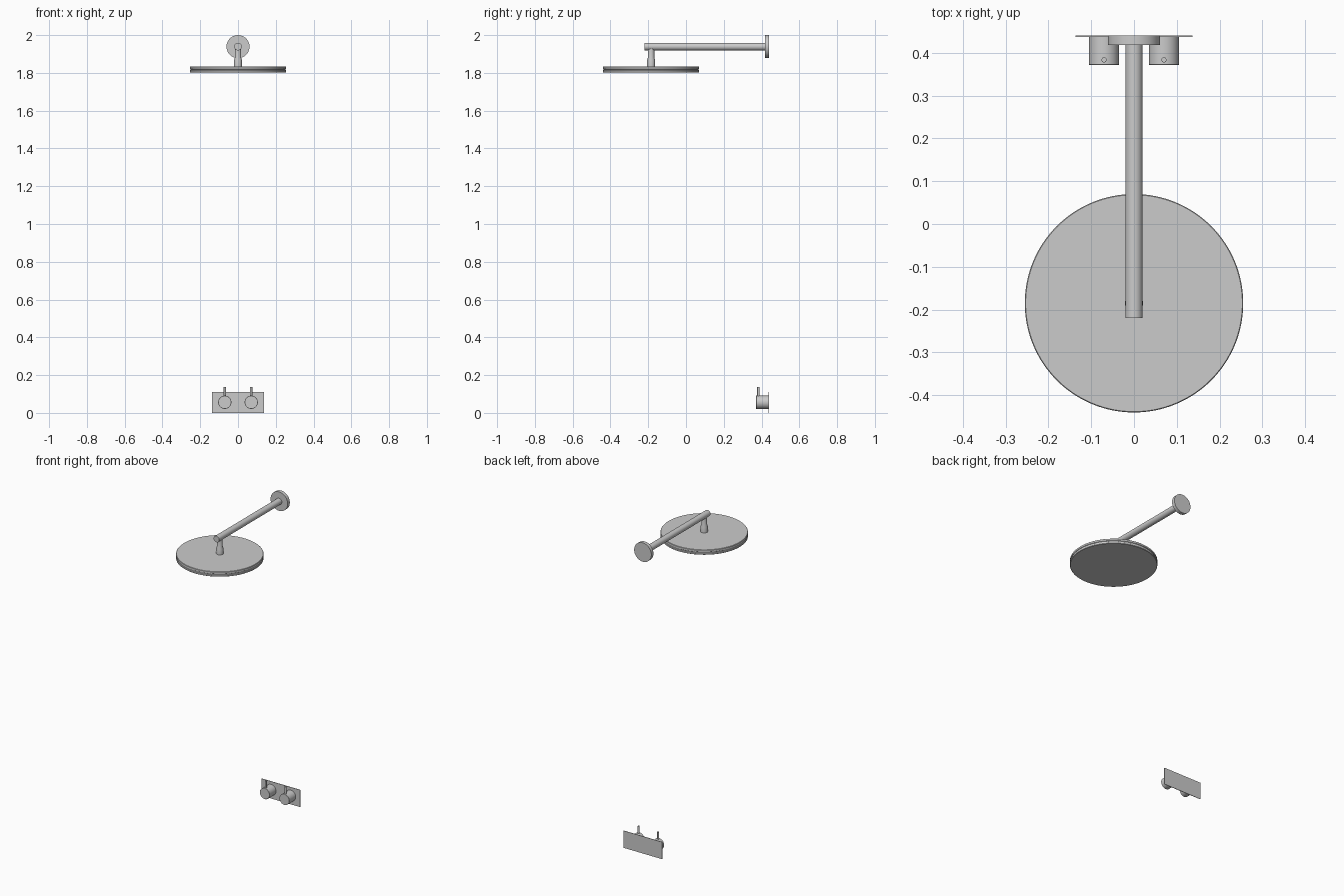
import bpy, bmesh, math
from mathutils import Matrix

if "Cube" in bpy.data.objects:
    bpy.data.objects.remove(bpy.data.objects["Cube"])


def lathe(name, profile, loc, axis='Z', steps=64):
    """Revolve (radius, height) points around the Z or Y axis at loc."""
    bm = bmesh.new()
    rings = []
    for r, h in profile:
        rings.append([bm.verts.new((r * math.cos(2 * math.pi * i / steps),
                                    r * math.sin(2 * math.pi * i / steps), h))
                      for i in range(steps)])
    for a, b in zip(rings, rings[1:]):
        for i in range(steps):
            j = (i + 1) % steps
            bm.faces.new((a[i], a[j], b[j], b[i]))
    bm.faces.new(rings[0][::-1])
    bm.faces.new(rings[-1])
    if axis == 'Y':  # local z becomes world +y
        bm.transform(Matrix.Rotation(-math.pi / 2, 4, 'X'))
    bmesh.ops.recalc_face_normals(bm, faces=bm.faces)
    mesh = bpy.data.meshes.new(name)
    bm.to_mesh(mesh)
    bm.free()
    ob = bpy.data.objects.new(name, mesh)
    ob.location = loc
    bpy.context.collection.objects.link(ob)
    bpy.context.view_layer.objects.active = ob
    bpy.ops.object.select_all(action='DESELECT')
    ob.select_set(True)
    bpy.ops.object.shade_smooth_by_angle(angle=math.radians(30))
    return ob


HEAD_Y = -0.185
ARM_Z = 1.939

# Wide round shower head with a shallow groove around the rim
lathe("shower_head", [(0.253, 1.802), (0.255, 1.804), (0.255, 1.813),
                      (0.252, 1.815), (0.252, 1.819), (0.255, 1.821),
                      (0.255, 1.832), (0.253, 1.834)], (0, HEAD_Y, 0), steps=128)

# Swivel neck between head and arm
lathe("neck", [(0.021, 1.83), (0.021, 1.868), (0.017, 1.88), (0.017, ARM_Z)],
      (0, HEAD_Y, 0), steps=48)

# Horizontal arm and its round wall flange
lathe("arm", [(0.02, -0.22), (0.02, 0.43)], (0, 0, ARM_Z), 'Y', 48)
lathe("wall_flange", [(0.061, 0.418), (0.061, 0.44)], (0, 0, ARM_Z), 'Y')

# Thin control plate on the wall
bpy.ops.mesh.primitive_cube_add(size=1, location=(0, 0.4385, 0.055))
plate = bpy.context.object
plate.name = "control_plate"
plate.scale = (0.274, 0.003, 0.11)

# Two control knobs, each with an upright lever pin
for side, x in (("left", -0.07), ("right", 0.07)):
    lathe(side + "_knob", [(0.034, 0.371), (0.035, 0.372), (0.035, 0.438)],
          (x, 0, 0.056), 'Y')
    lathe(side + "_lever", [(0.006, 0.07), (0.006, 0.136)], (x, 0.383, 0), steps=24)
